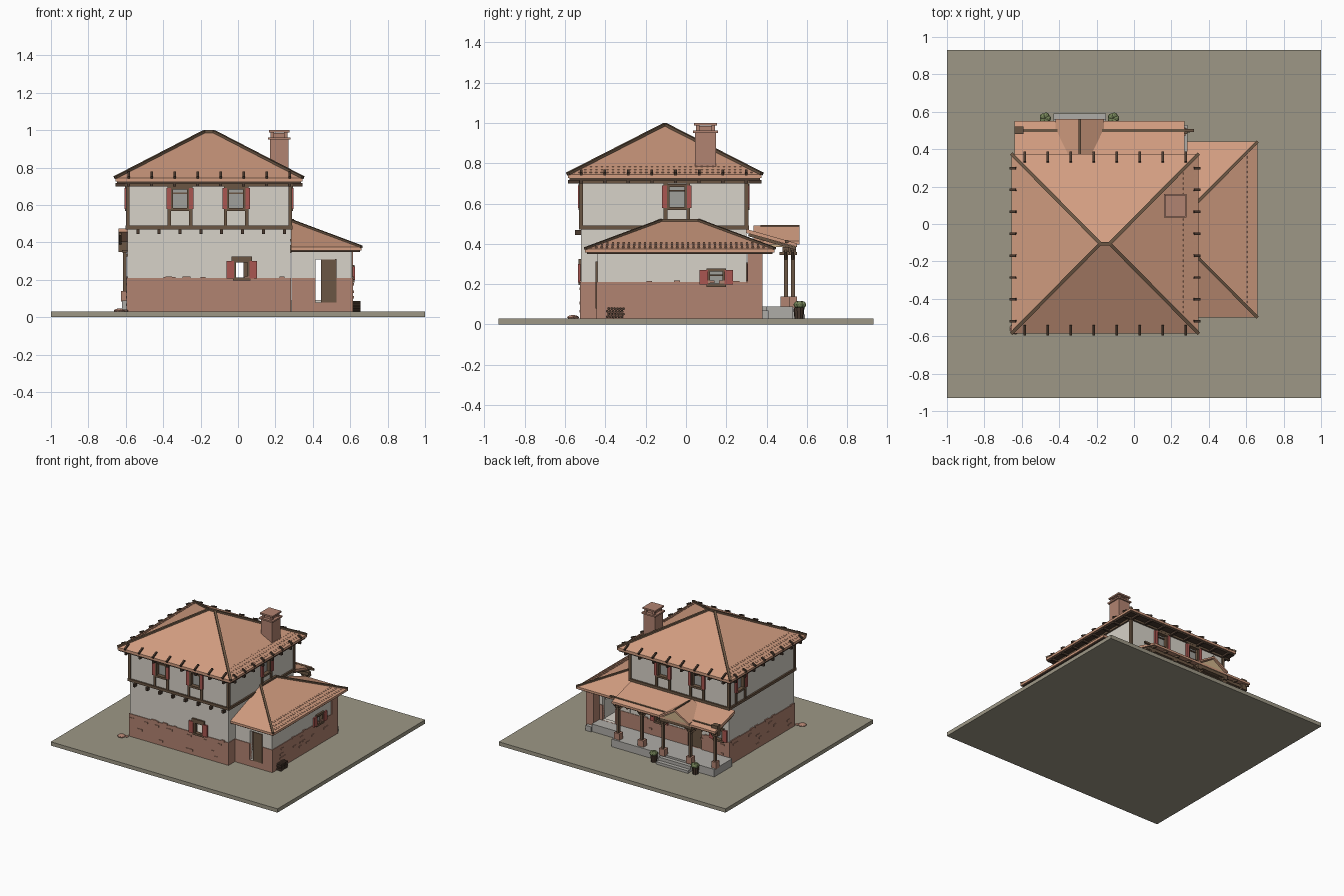
import bpy, bmesh, math, random
from mathutils import Vector, Matrix

if "Cube" in bpy.data.objects:
    bpy.data.objects.remove(bpy.data.objects["Cube"])
random.seed(4)

COL = dict(roof=(.82, .61, .50), brick=(.69, .51, .44), plaster=(.84, .82, .78), wood=(.42, .34, .27),
           dark=(.30, .24, .20), ground=(.61, .59, .52), stone=(.68, .67, .65), red=(.66, .34, .32),
           glass=(.62, .62, .60), leaf=(.47, .53, .36), beige=(.80, .69, .54))
MATS = {}
for k, c in COL.items():
    MATS[k] = bpy.data.materials.new(k)
    MATS[k].diffuse_color = (*[v ** 2.2 for v in c], 1)

parts = {}          # name -> (material, bmesh), turned into objects at the end


def bm_of(name, mat):
    return parts.setdefault(name, (mat, bmesh.new()))[1]


def box(name, mat, x0, x1, y0, y1, z0, z1):
    m = Matrix.Translation(((x0 + x1) / 2, (y0 + y1) / 2, (z0 + z1) / 2)) @ Matrix.Diagonal((abs(x1 - x0), abs(y1 - y0), abs(z1 - z0), 1))
    bmesh.ops.create_cube(bm_of(name, mat), size=1, matrix=m)


def beam(name, mat, p, q, w, h):
    p, q = Vector(p), Vector(q)
    d = q - p
    m = Matrix.Translation((p + q) / 2) @ d.to_track_quat('Y', 'Z').to_matrix().to_4x4() @ Matrix.Diagonal((w, d.length, h, 1))
    bmesh.ops.create_cube(bm_of(name, mat), size=1, matrix=m)


def cyl(name, mat, p, q, r1, r2, n=10):
    p, q = Vector(p), Vector(q)
    m = Matrix.Translation((p + q) / 2) @ (q - p).to_track_quat('Z', 'Y').to_matrix().to_4x4()
    bmesh.ops.create_cone(bm_of(name, mat), cap_ends=True, segments=n, radius1=r1, radius2=r2, depth=(q - p).length, matrix=m)


def blob(name, mat, c, r, flat=1):
    bmesh.ops.create_icosphere(bm_of(name, mat), subdivisions=2, radius=r,
                               matrix=Matrix.Translation(c) @ Matrix.Diagonal((1, 1, flat, 1)))


def prism(name, mat, axis, a, b, profile):
    bm = bm_of(name, mat)
    put = (lambda s, u, z: (s, u, z)) if axis == 'x' else (lambda s, u, z: (u, s, z))
    rings = [[bm.verts.new(put(s, u, z)) for u, z in profile] for s in (a, b)]
    n = len(profile)
    bm.faces.new(rings[0])
    bm.faces.new(rings[1][::-1])
    for i in range(n):
        bm.faces.new((rings[0][i], rings[1][i], rings[1][(i + 1) % n], rings[0][(i + 1) % n]))


def hip_roof(name, x0, x1, y0, y1, ze, t, a, b):
    """Closed hip roof with an eave thickness and ridge a-b."""
    bm = bm_of(name, 'roof')
    ring = [(x0, y0), (x1, y0), (x1, y1), (x0, y1)]
    lo = [bm.verts.new((x, y, ze - t)) for x, y in ring]
    hi = [bm.verts.new((x, y, ze)) for x, y in ring]
    A, B = bm.verts.new(a), bm.verts.new(b)
    bm.faces.new(lo[::-1])
    for i in range(4):
        j = (i + 1) % 4
        bm.faces.new((lo[i], lo[j], hi[j], hi[i]))
    if a[1] == b[1]:      # ridge along x
        fs = [(0, 1, B, A), (1, 2, B), (2, 3, A, B), (3, 0, A)]
    else:                 # ridge along y
        fs = [(0, 1, A), (1, 2, B, A), (2, 3, B), (3, 0, A, B)]
    for f in fs:
        bm.faces.new([hi[v] if isinstance(v, int) else v for v in f])


# Wall frames: u runs along the wall, d points outwards
SIDES = dict(F=('y', -.52, -1), B=('y', .30, 1), L=('x', -.59, -1), R=('x', .28, 1), AF=('y', -.44, -1), AB=('y', .30, 1), AR=('x', .61, 1))


def wbox(name, mat, s, u0, u1, d0, d1, z0, z1):
    ax, o, sg = SIDES[s]
    e = sorted((o + sg * d0, o + sg * d1))
    box(name, mat, *((u0, u1, *e) if ax == 'y' else (*e, u0, u1)), z0, z1)


def window(s, c, z0, z1, w, sh, glass):
    wbox('annex_openings' if s[0] == 'A' else 'main_openings', None, s, c - w, c + w, -.04, .03, z0, z1)
    for e in (-1, 1):
        u = c + e * w
        wbox('window_frames', 'wood', s, u - .006, u + .006, -.02, .008, z0, z1)
        u = c + e * (w + .006 + sh / 2)
        wbox('shutters', 'red', s, u - sh / 2, u + sh / 2, .003, .016, z0 + .003, z1)
    for z in (z0, z1):
        wbox('window_frames', 'wood', s, c - w - .012, c + w + .012, -.02, .014, z - .008, z + .008)
    if glass:
        wbox('window_glass', 'glass', s, c - w, c + w, -.022, -.018, z0, z1)
        wbox('window_frames', 'wood', s, c - w, c + w, -.018, -.01, z1 - .03, z1 - .022)


# Ground slab
box('ground', 'ground', -1, 1, -.93, .93, 0, .03)

# Walls and the brick base, hollowed later
box('main_walls', 'plaster', -.59, .28, -.52, .30, .03, .73)
box('main_brick_base', 'brick', -.595, .284, -.525, .304, .03, .21)
box('main_interior', None, -.56, .25, -.49, .27, .05, .70)
box('annex_walls', 'plaster', .285, .61, -.44, .30, .03, .365)
box('annex_brick_base', 'brick', .285, .615, -.445, .304, .03, .21)
box('annex_interior', None, .30, .58, -.41, .27, .05, .355)
box('annex_brick_pier', 'brick', .55, .615, .305, .38, .03, .36)

# Windows: upper floor, then ground floor
for s in 'FB':
    for c in (-.31, -.01):
        window(s, c, .575, .69, .043, .024, True)
window('R', -.045, .575, .69, .043, .024, True)
window('L', .16, .575, .69, .043, .024, True)
window('F', .02, .205, .30, .036, .04, False)
wbox('window_frames', 'wood', 'F', -.035, .075, 0, .014, .30, .325)
window('B', .02, .205, .30, .036, .035, False)
window('B', -.5, .205, .30, .036, .035, True)
window('AR', .15, .195, .27, .036, .04, True)

# Doors
wbox('main_openings', None, 'B', -.35, -.23, -.04, .03, .09, .32)
wbox('back_door', 'wood', 'B', -.35, -.23, -.02, -.008, .09, .32)
wbox('annex_openings', None, 'AF', .415, .525, -.04, .03, .08, .31)
wbox('annex_openings', None, 'AB', .415, .525, -.04, .03, .091, .31)
wbox('side_door', 'wood', 'AF', .445, .52, -.02, .006, .08, .31)
wbox('side_door', 'dark', 'AF', .519, .526, -.02, .01, .08, .312)

# Timber framing of the upper floor
for s, lo, hi, cs in (('F', -.59, .28, (-.31, -.01)), ('B', -.59, .28, (-.31, -.01)),
                      ('L', -.52, .30, (.16,)), ('R', -.52, .30, (-.045,))):
    wbox('timber_frame', 'wood', s, lo - .01, hi + .01, -.01, .012, .47, .49)
    wbox('timber_frame', 'wood', s, lo - .01, hi + .01, -.01, .012, .70, .722)
    for u in [lo, hi] + [c + e for c in cs for e in (-.057, .057)]:
        wbox('timber_frame', 'wood', s, u - .009, u + .009, -.01, .01, .48, .71)
for i in range(8):
    u = -.535 + i * .112
    wbox('floor_joist_ends', 'dark', 'F', u - .008, u + .008, 0, .03, .445, .468)

# Ragged bricks along the base, loose bricks proud of the face
for s, lo, hi in (('F', -.59, .27), ('L', -.51, .29), ('B', -.58, .27), ('AR', -.43, .29)):
    for i in range(22):
        u = random.uniform(lo, hi - .045)
        z = random.choice((.203, .206, .17, .13, .1, .06))
        wbox('loose_bricks', 'brick', s, u, u + random.uniform(.025, .045), 0, .009, z, z + .013)

# Main roof with hip and ridge beams
E = (-.655, .345, -.585, .375)
hip_roof('main_roof', *E, .745, .018, (-.18, -.105, .99), (-.13, -.105, .99))
box('main_soffit', 'dark', -.648, .338, -.578, .368, .715, .73)
for x, rx in ((E[0], -.18), (E[1], -.13)):
    for y in E[2:]:
        beam('main_hip_beams', 'wood', (x, y, .748), (rx, -.105, .993), .018, .014)
box('main_hip_beams', 'wood', -.185, -.125, -.114, -.096, .985, 1.0)

# Rafter ends on all four eaves
for i in range(8):
    x = -.585 + i * .123
    y = -.52 + i * .117
    for e, sg in ((E[2], 1), (E[3], -1)):
        beam('rafter_ends', 'dark', (x, e - sg * .008, .746), (x, e + sg * .045, .771), .013, .016)
        box('rafters_under', 'dark', x - .008, x + .008, *sorted((e, e + sg * .08)), .70, .717)
    for e, sg in ((E[0], 1), (E[1], -1)):
        beam('rafter_ends', 'dark', (e - sg * .008, y, .746), (e + sg * .025, y, .762), .013, .016)
        box('rafters_under', 'dark', *sorted((e, e + sg * .08)), y - .008, y + .008, .70, .717)

# Annex roof
hip_roof('annex_roof', .283, .66, -.50, .44, .375, .018, (.283, -.12, .515), (.283, .06, .515))
box('annex_soffit', 'dark', .283, .652, -.49, .43, .35, .36)
for y, ry in ((-.5, -.12), (.44, .06)):
    beam('annex_hip_beams', 'wood', (.66, y, .377), (.283, ry, .518), .016, .012)
beam('annex_hip_beams', 'wood', (.29, -.12, .517), (.29, .06, .517), .018, .014)

# Barrel tile ends near the eaves
for row in range(3):
    d = .015 + row * .028
    for i in range(int(34 - row * 2)):
        y = -.5 + d + (i + .5) * (.94 - 2 * d) / (34 - row * 2)
        z = .375 + d * .371
        beam('annex_tile_ends', 'roof', (.66 - d, y, z), (.66 - d - .012, y, z + .0045), .011, .007)
        y = -.57 + d + i * .0275
        if y < .35 - d:
            for x, sg in ((E[0], 1), (E[1], -1)):
                z = .745 + d * .51
                beam('main_tile_ends', 'roof', (x + sg * d, y, z), (x + sg * (d + .012), y, z + .006), .011, .006)

# Chimney with open cap
box('chimney', 'brick', .17, .27, .045, .15, .78, .955)
box('chimney', 'brick', .16, .28, .035, .16, .95, .962)
for x in (.175, .247):
    for y in (.05, .127):
        box('chimney_cap', 'brick', x, x + .018, y, y + .018, .96, .99)
box('chimney_cap', 'brick', .185, .255, .06, .135, .96, .985)
box('chimney_cap', 'roof', .165, .275, .04, .155, .988, 1.0)

# Porch floor and steps
box('porch_floor', 'stone', -.62, .285, .304, .53, .03, .09)
box('porch_floor', 'stone', .285, .55, .304, .40, .03, .09)
box('porch_floor', 'stone', .55, .60, .38, .41, .03, .07)
box('porch_steps', 'stone', -.43, -.15, .53, .56, .03, .075)
box('porch_steps', 'stone', -.43, -.15, .56, .59, .03, .05)

# Porch posts with brick bases and braces
for x, y in ((.25, .495), (.04, .495), (-.17, .53), (-.41, .53), (-.605, .495)):
    r = .025 if x > -.6 else .02
    box('post_bases', 'brick', x - r, x + r, y - .025, y + .02, .085, .14)
    box('porch_posts', 'wood', x - .01, x + .01, y - .01, y + .01, .13, .375)
    box('porch_posts', 'wood', x - .016, x + .016, y - .03, y + .02, .345, .36)
    for e in (-1, 1):
        if x > -.6 or e > 0:
            beam('porch_braces', 'wood', (x, y, .32), (x + e * .045, y, .365), .012, .012)

# Porch roof with beams and the small gable
prism('porch_roof', 'roof', 'x', -.64, .27, [(.295, .475), (.55, .402), (.55, .385), (.295, .455)])
box('porch_beams', 'wood', -.64, .285, .48, .51, .36, .385)
box('porch_beams', 'wood', -.43, -.15, .515, .545, .36, .385)
beam('porch_beams', 'wood', (-.64, .50, .412), (.32, .50, .412), .016, .014)
for i in range(9):
    x = -.63 + i * .11
    beam('porch_beams', 'dark', (x, .31, .445), (x, .545, .377), .013, .014)
box('porch_beams', 'dark', -.64, -.59, .48, .52, .35, .435)
prism('gable_front', 'beige', 'y', .36, .55, [(-.40, .385), (-.18, .385), (-.18, .40), (-.29, .47), (-.40, .40)])
prism('gable_roof', 'roof', 'y', .335, .562, [(-.42, .398), (-.29, .475), (-.16, .398), (-.16, .413), (-.29, .49), (-.42, .413)])
beam('gable_ridge', 'wood', (-.29, .37, .49), (-.29, .562, .49), .012, .008)

# Plant pots, log stack, stones
for x in (-.475, -.11):
    cyl('plant_pots', 'dark', (x, .56, .03), (x, .56, .085), .022, .028)
    for k in range(5):
        a = k * 2 * math.pi / 5
        blob('plants', 'leaf', (x + .014 * math.cos(a), .565 + .014 * math.sin(a), .098), .018)
for row in range(4):
    for i in range(6):
        y = -.39 + i * .0145 + (row % 2) * .007
        z = .038 + row * .0135
        cyl('log_stack', 'dark', (.612, y, z), (.655, y, z), .0072, .0072, 8)
blob('stones', 'brick', (-.635, -.56, .035), .03, .4)
blob('stones', 'brick', (-.60, -.545, .034), .014, .5)

# Turn the collected meshes into objects
for name, (mat, bm) in parts.items():
    bmesh.ops.recalc_face_normals(bm, faces=bm.faces)
    me = bpy.data.meshes.new(name)
    bm.to_mesh(me)
    bm.free()
    ob = bpy.data.objects.new(name, me)
    bpy.context.collection.objects.link(ob)
    if mat:
        me.materials.append(MATS[mat])
    else:
        ob.hide_render = True
        ob.display_type = 'WIRE'

# Hollow the walls and cut the openings
for house in ('main', 'annex'):
    for part in ('_walls', '_brick_base'):
        for cut in ('_interior', '_openings'):
            m = bpy.data.objects[house + part].modifiers.new(cut, 'BOOLEAN')
            m.operation, m.solver = 'DIFFERENCE', 'EXACT'
            m.object = bpy.data.objects[house + cut]

for m in bpy.data.materials:
    if m.users and not m.is_grease_pencil:
        m.use_nodes = True
        m.node_tree.nodes["Principled BSDF"].inputs["Base Color"].default_value = m.diffuse_color
